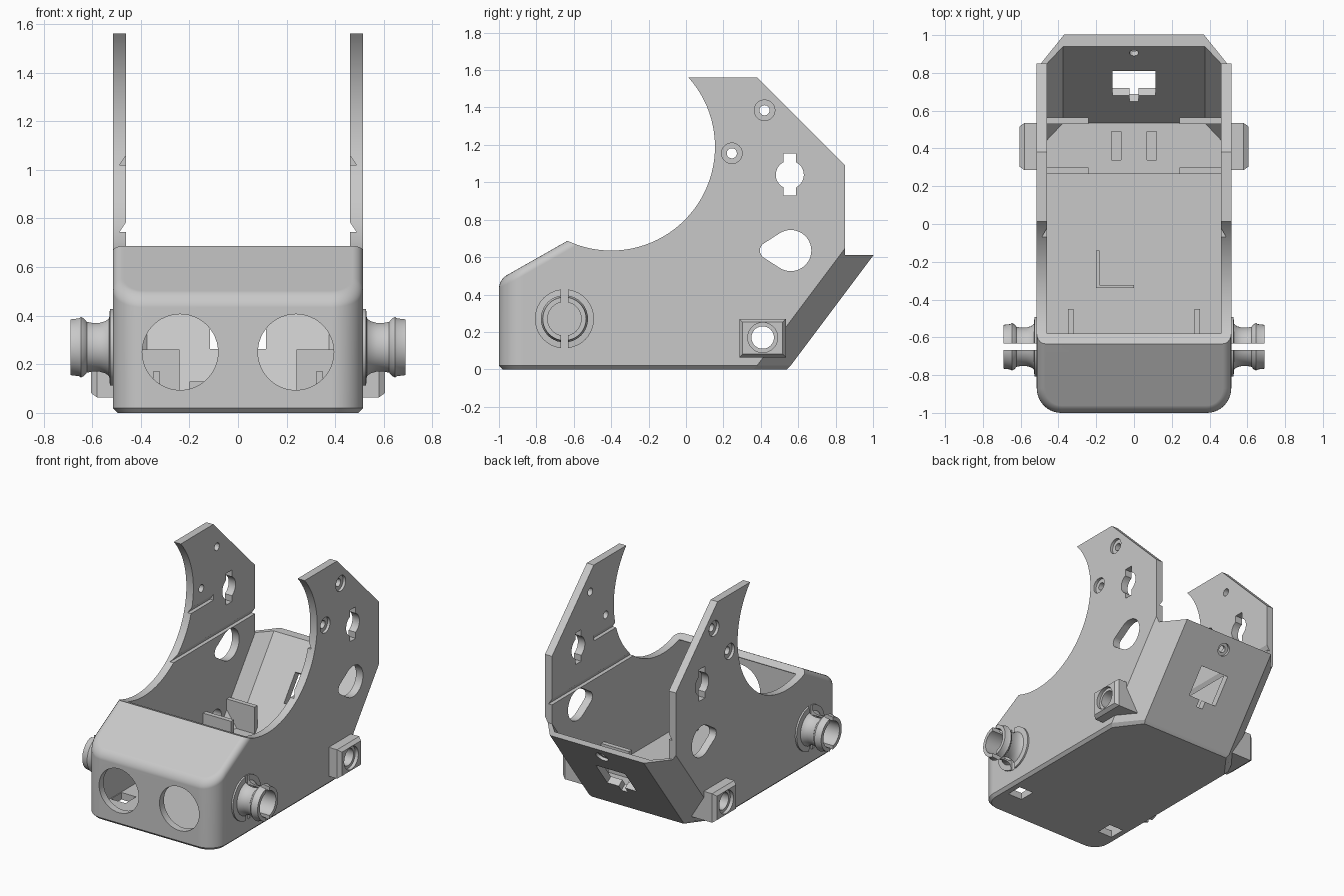
import bpy, bmesh, math
from math import sin, cos, radians
from mathutils import Matrix

if "Cube" in bpy.data.objects:
    bpy.data.objects.remove(bpy.data.objects["Cube"])

grey = bpy.data.materials.new("plain_grey")
grey.use_nodes = True
tone = (0.58, 0.58, 0.58, 1)
grey.diffuse_color = tone
grey.node_tree.nodes["Principled BSDF"].inputs["Base Color"].default_value = tone


# ---------- helpers ----------
def loft(name, rings):
    """Closed solid through matching rings of points."""
    bm = bmesh.new()
    loops = [[bm.verts.new(p) for p in ring] for ring in rings]
    n = len(loops[0])
    for a, b in zip(loops, loops[1:]):
        for i in range(n):
            j = (i + 1) % n
            bm.faces.new((a[i], a[j], b[j], b[i]))
    bm.faces.new(loops[0])
    bm.faces.new(loops[-1])
    bmesh.ops.recalc_face_normals(bm, faces=bm.faces)
    me = bpy.data.meshes.new(name)
    bm.to_mesh(me)
    bm.free()
    me.materials.append(grey)
    ob = bpy.data.objects.new(name, me)
    bpy.context.scene.collection.objects.link(ob)
    return ob


def box(name, x0, x1, y0, y1, z0, z1):
    return loft(name, [[(x0, y0, z), (x1, y0, z), (x1, y1, z), (x0, y1, z)] for z in (z0, z1)])


def prism_x(name, profile, x0, x1):
    return loft(name, [[(x, y, z) for y, z in profile] for x in (x0, x1)])


def arc(cy, cz, r, a0, a1, n):
    return [(cy + r * cos(radians(a0 + (a1 - a0) * i / n)),
             cz + r * sin(radians(a0 + (a1 - a0) * i / n))) for i in range(n + 1)]


def circle(cy, cz, r, n=40):
    return arc(cy, cz, r, 0, 360, n)[:-1]


def size(me):
    return [max(v.co[k] for v in me.vertices) - min(v.co[k] for v in me.vertices) for k in range(3)]


def boolean(a, b, op="DIFFERENCE"):
    """Apply a boolean; a result that lost the body is retried with another solver."""
    mod = a.modifiers.new("cut", "BOOLEAN")
    mod.operation, mod.object = op, b
    done = None
    for solver in ("EXACT", "MANIFOLD", "FLOAT"):
        mod.solver = solver
        bpy.context.view_layer.update()
        deps = bpy.context.evaluated_depsgraph_get()
        me = bpy.data.meshes.new_from_object(a.evaluated_get(deps))
        if len(me.polygons) and (op == "INTERSECT" or
                                 all(n > o - 0.03 for n, o in zip(size(me), size(a.data)))):
            done = me
            break
    a.modifiers.clear()
    if done:
        a.data = done
    bpy.data.objects.remove(b)


def plan(w, front, r, start, back, bx, z):
    """Floor outline: rounded front corners, chamfered back corners."""
    right = [(bx, back), (w, start)]
    right += arc(w - r, front + r, r, 0, -90, 10)
    return [(x, y, z) for x, y in right + [(-x, y) for x, y in reversed(right)]]


def cavity(grow=0.0):
    z0, top = 0.05 - grow, 1.7
    rise = 0.75 * (top - z0)
    w, back = 0.46 + grow, 0.52 + grow
    inner = loft("cavity", [plan(w, -0.95, 0.08, 0.43 + d, back + d, 0.375, z)
                            for z, d in ((z0, 0), (top, rise))])
    under_roof = [(-1.5, -0.1), (-1.5, 0.138), (-0.58, 0.66), (-0.58, 1.8), (2.5, 1.8), (2.5, -0.1)]
    boolean(inner, prism_x("limit", under_roof, -1, 1), "INTERSECT")
    return inner


# ---------- shell: leaning plan cut by the side outline ----------
rise = 0.75 * 1.63
shell = loft("shell", [plan(0.495, -0.98, 0.11, 0.36, 0.54, 0.36, 0),
                       plan(0.515, -1, 0.13, 0.38, 0.56, 0.37, 0.02),
                       plan(0.515, -1, 0.13, 0.38 + rise, 0.56 + rise, 0.37, 1.65)])
outline = [(-1.2, -0.1), (-1.2, 0.366), (-0.634, 0.687)]
outline += arc(-0.4, 1.19, 0.555, 251, 401.8, 40)
outline += [(0.38, 1.56), (0.85, 1.09), (0.85, 0.61), (2.2, 0.61), (2.2, -0.1)]
boolean(shell, prism_x("side_outline", outline, -1, 1), "INTERSECT")

# Rear lugs with tapered outer face
for s in (-1, 1):
    rings = []
    for x, i in ((0.42, 0), (0.58, 0), (0.605, 0.018)):
        y0, y1, z0, z1 = 0.285 + i, 0.535 - i, 0.064 + i, 0.27 - i
        rings.append([(s * x, y0, z0), (s * x, y1, z0), (s * x, y1, z1), (s * x, y0, z1)])
    boolean(shell, loft("lug", rings), "UNION")

boolean(shell, cavity())

# Openings through both side walls
big_hole = arc(0.56, 0.635, 0.11, -123, 123, 30) + arc(0.44, 0.635, 0.045, 123, 237, 12)
for profile in (big_hole, circle(0.555, 1.04, 0.075), circle(0.245, 1.155, 0.027),
                circle(0.42, 1.385, 0.027), circle(0.41, 0.17, 0.06)):
    boolean(shell, prism_x("side_hole", profile, -0.9, 0.9))
boolean(shell, box("key_slot", -0.9, 0.9, 0.522, 0.588, 0.93, 1.155))

for s in (-1, 1):
    # Counterbores
    for y, z, r, x in ((0.245, 1.155, 0.055, 0.495), (0.42, 1.385, 0.055, 0.495), (0.41, 0.17, 0.08, 0.58)):
        boolean(shell, prism_x("counterbore", circle(y, z, r), s * x, s * 0.8))
    # Triangular grooves on the inner faces
    for z, y0, y1 in ((1.02, -0.1, 0.38), (0.745, -0.3, 0.95)):
        tri = [(0.45, z), (0.487, z), (0.45, z + 0.055)]
        boolean(shell, loft("groove", [[(s * x, y, h) for x, h in tri] for y in (y0, y1)]))
    # Round front openings and floor openings
    eye = circle(s * 0.238, 0.25, 0.156, 48)
    boolean(shell, loft("front_hole", [[(x, y, z) for x, z in eye] for y in (-1.1, -0.8)]))
    xs = sorted((s * 0.34, s * 0.455))
    boolean(shell, box("floor_hole", *xs, -0.78, -0.66, -0.1, 0.1))

# Window and screw hole in the leaning back wall
lean = Matrix.Translation((0, 0.745, 0.35)) @ Matrix.Rotation(-0.6435, 4, "X")
cutters = [box("window", -0.115, 0.115, -0.12, 0.12, -0.108, 0.108),
           box("window_notch", -0.025, 0.025, -0.12, 0.12, -0.16, -0.1)]
for r, y0 in ((0.024, -0.1), (0.045, 0.03)):
    cutters.append(loft("back_screw", [[(x, y, z) for x, z in circle(0, 0.266, r, 24)] for y in (y0, 0.15)]))
for c in cutters:
    c.data.transform(lean)
    boolean(shell, c)

# Rounded rim of the sloping front roof
bm = bmesh.new()
bm.from_mesh(shell.data)
bmesh.ops.remove_doubles(bm, verts=bm.verts, dist=0.0001)
bm.normal_update()
roof = {f for f in bm.faces if f.normal.y < -0.4 and 0.8 < f.normal.z < 0.93
        and f.calc_center_median().y < -0.64}
rim = {e for f in roof for e in f.edges if min(v.co.y for v in e.verts) < -0.66
       and any(g not in roof for g in e.link_faces)}
bmesh.ops.bevel(bm, geom=list(rim), offset=0.045, offset_type="OFFSET", segments=5,
                profile=0.5, affect="EDGES", clamp_overlap=False)
bm.to_mesh(shell.data)
bm.free()

# ---------- hollow split pegs ----------
peg_profile = ((0.5, 0.158), (0.527, 0.158), (0.53, 0.12), (0.545, 0.109), (0.57, 0.102), (0.6, 0.102),
               (0.622, 0.106), (0.632, 0.118), (0.645, 0.126), (0.656, 0.12), (0.69, 0.116),
               (0.69, 0.09), (0.525, 0.09))
for s, side in ((1, "left"), (-1, "right")):
    peg = loft(side + "_peg", [[(s * x, y, z) for y, z in circle(-0.65, 0.27, r)] for x, r in peg_profile])
    xs = sorted((s * 0.517, s * 0.8))
    boolean(peg, box("slot", *xs, -0.668, -0.632, 0, 0.6))

# ---------- inner fittings ----------
platform = box("rear_platform", -0.47, 0.47, 0.265, 0.6, 0.045, 0.07)
for s in (-1, 1):
    xs = sorted((s * 0.07, s * 0.12))
    boolean(platform, box("platform_slot", *xs, 0.34, 0.49, 0.055, 0.2))
boolean(platform, cavity(0.005), "INTERSECT")

for s, side in ((1, "left"), (-1, "right")):
    xs = sorted((s * 0.24, s * 0.465))
    for y, place in ((0.265, "front"), (0.53, "rear")):
        plate = box(side + "_" + place + "_stop", *xs, y, y + 0.033, 0.045, 0.26)
        boolean(plate, cavity(0.005), "INTERSECT")
    xs = sorted((s * 0.32, s * 0.35))
    box(side + "_floor_rib", *xs, -0.6, -0.45, 0.045, 0.17)

box("corner_rail_long", -0.2, -0.183, -0.34, -0.14, 0.045, 0.13)
box("corner_rail_short", -0.184, 0, -0.34, -0.323, 0.045, 0.13)

# ---------- shading ----------
bpy.ops.object.select_all(action="DESELECT")
for ob in bpy.context.scene.objects:
    if ob.type == "MESH" and grey.name in ob.data.materials:
        ob.select_set(True)
        bpy.context.view_layer.objects.active = ob
bpy.ops.object.shade_smooth_by_angle(angle=radians(25))
even = shell.modifiers.new("even_shading", "WEIGHTED_NORMAL")
even.keep_sharp = True
